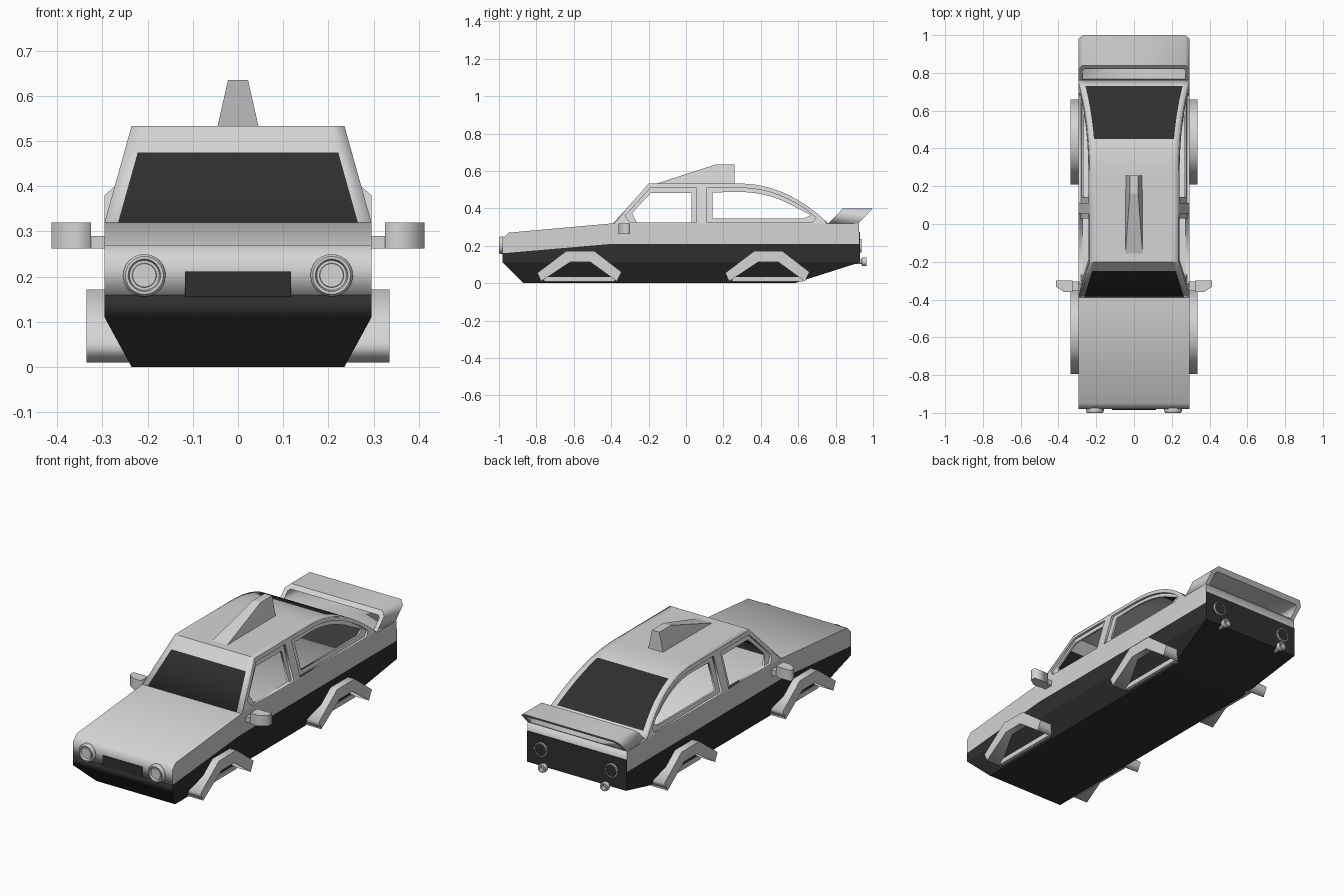
import bpy, bmesh, math

if "Cube" in bpy.data.objects:
    bpy.data.objects.remove(bpy.data.objects["Cube"])


def material(name, r, g, b):
    m = bpy.data.materials.new(name)
    m.diffuse_color = (r, g, b, 1)
    m.use_nodes = True
    m.node_tree.nodes["Principled BSDF"].inputs["Base Color"].default_value = m.diffuse_color
    return m


LIGHT = material("light_metal", 0.66, 0.66, 0.66)
DARK = material("dark_trim", 0.028, 0.028, 0.028)


def finish(name, bm, mats, mirror=False, smooth=None):
    """Turn a bmesh into a scene object, optionally mirrored in x."""
    bmesh.ops.remove_doubles(bm, verts=bm.verts, dist=1e-5)
    bmesh.ops.recalc_face_normals(bm, faces=bm.faces)
    me = bpy.data.meshes.new(name)
    bm.to_mesh(me)
    bm.free()
    for m in mats:
        me.materials.append(m)
    if smooth:
        me.shade_smooth()
        me.set_sharp_from_angle(angle=math.radians(smooth))
    ob = bpy.data.objects.new(name, me)
    bpy.context.collection.objects.link(ob)
    if mirror:
        ob.modifiers.new("mirror", 'MIRROR').use_bisect_axis[0] = False
    return ob


def plate(name, loops, half, place, mat, mirror=False):
    """Extrude outlines (later loops are holes) by +-half, then place (u, v, w)."""
    cu = bpy.data.curves.new(name, 'CURVE')
    cu.dimensions, cu.fill_mode, cu.extrude = '2D', 'BOTH', half
    for loop in loops:
        sp = cu.splines.new('POLY')
        sp.points.add(len(loop) - 1)
        for p, (u, v) in zip(sp.points, loop):
            p.co = (u, v, 0, 1)
        sp.use_cyclic_u = True
    tmp = bpy.data.objects.new("tmp", cu)
    bpy.context.collection.objects.link(tmp)
    dg = bpy.context.evaluated_depsgraph_get()
    me = bpy.data.meshes.new_from_object(tmp.evaluated_get(dg))
    bm = bmesh.new()
    bm.from_mesh(me)
    bpy.data.objects.remove(tmp)
    bpy.data.meshes.remove(me)
    for f in bm.faces:
        f.material_index = 0
    for v in bm.verts:
        v.co = place(*v.co)
    return finish(name, bm, [mat], mirror)


def hull(name, pts, mat, mirror=False):
    bm = bmesh.new()
    for p in pts:
        bm.verts.new(p)
    bmesh.ops.convex_hull(bm, input=bm.verts)
    bmesh.ops.dissolve_limit(bm, angle_limit=0.01, verts=bm.verts, edges=bm.edges)
    return finish(name, bm, [mat], mirror)


def box(name, x, y, z, mat, mirror=False):
    return hull(name, [(a, b, c) for a in x for b in y for c in z], mat, mirror)


def lathe(name, profile, x, y, z, d, mat, n=24):
    """Spin (radius, depth) rings about an axis along y; d is the facing."""
    bm = bmesh.new()
    rings = [[bm.verts.new((x + r * math.cos(i * math.tau / n), y + d * h,
                            z + r * math.sin(i * math.tau / n))) for i in range(n)]
             for r, h in profile]
    for a, b in zip(rings, rings[1:]):
        for i in range(n):
            j = (i + 1) % n
            bm.faces.new((a[i], a[j], b[j], b[i]))
    bm.faces.new(rings[-1])
    return finish(name, bm, [mat], True, 30)


def along_x(u, v, w):
    return (w, u, v)


def half_width(z):
    return 0.295 - (z - 0.32) * 0.28


def roof_z(y):
    return 0.32 + 0.213 * (1 - max(0, (y - 0.27) / 0.49) ** 2.2)


# Body: light upper shell, dark lower band, tapered dark underside
plate("upper_body", [[(-.98, .16), (-.98, .24), (-.95, .27), (-.39, .32),
                      (.925, .32), (.925, .21), (-.4, .21)]], .295, along_x, LIGHT)
plate("lower_body", [[(-.98, .11), (-.98, .16), (-.4, .21), (.925, .21),
                      (.925, .11)]], .295, along_x, DARK)
hull("underside", [(s * x, y, z) for s in (-1, 1) for x, y, z in
                   ((.295, -.98, .11), (.295, .925, .11), (.235, -.87, 0), (.235, .58, 0))], DARK)
box("grille", (-.117, .117), (-.985, -.977), (.155, .212), DARK)
box("rear_panel", (-.295, .295), (.922, .929), (.11, .275), DARK)

# Roof shell with dark windscreen and rear window
rear = [.27, .32, .37, .41, .45, .5, .55, .6, .65, .69, .73, .76]
rows = [(-.39, .32), (-.25, .475), (-.2, .533)] + [(y, roof_z(y)) for y in rear]
bm = bmesh.new()
grid = []
for y, z in rows:
    w = half_width(z)
    grid.append([bm.verts.new((x, y, z)) for x in (-w, .03 - w, w - .03, w)])
for a, b in zip(grid, grid[1:]):
    mid = (a[0].co.y + b[0].co.y) / 2
    for i in range(3):
        f = bm.faces.new((a[i], a[i + 1], b[i + 1], b[i]))
        f.material_index = int(i == 1 and (mid < -.25 or .45 < mid < .73))
roof = finish("roof", bm, [LIGHT, DARK], smooth=25)
up = sum(p.normal.z for p in roof.data.polygons) > 0
sol = roof.modifiers.new("thickness", 'SOLIDIFY')
sol.thickness, sol.offset = 0.014, (-1 if up else 1)

# Cabin sides: outer wall plus a recessed window frame
outline = [(-.384, .32), (-.196, .528)] + [(y - .003, roof_z(y) - .005) for y in rear[:-1]] + [(.752, .32)]
front_big = [(-.3, .325), (-.325, .36), (-.19, .51), (.055, .51), (.055, .325)]
front_small = [(-.262, .323), (-.288, .375), (-.188, .482), (.03, .482), (.03, .323)]
rear_big = [(.11, .325), (.11, .51)] + [(y, roof_z(y) - .023) for y in rear[:-3]] + [(.695, .35), (.675, .325)]
rear_small = [(.143, .345), (.143, .485)] + [(y, roof_z(y) - .045) for y in rear[:-4]] + [(.668, .365), (.63, .345)]
plate("cabin_side", [outline, front_big, rear_big], .006,
      lambda u, v, w: (half_width(v) - .006 + w, u, v), LIGHT, True)
plate("window_frame", [outline, front_small, rear_small], .005,
      lambda u, v, w: (half_width(v) - .017 + w, u, v), LIGHT, True)

# Roof scoop
hull("roof_scoop", [(s * x, y, z) for s in (-1, 1) for x, y, z in
                    ((.047, -.18, .525), (.045, .258, .525), (.022, .16, .635), (.022, .258, .635))], LIGHT)

# Rear spoiler: a chamfered loop leaning backwards
plate("spoiler", [[(-.295, .318), (-.295, .38), (-.272, .4), (.272, .4), (.295, .38), (.295, .318)],
                  [(-.272, .325), (-.272, .372), (-.26, .38), (.26, .38), (.272, .372), (.272, .325)]],
      .08, lambda u, v, w: (u, .842 + (v - .32) * .97 - w, v), LIGHT)

# Wheel arches with their inner sills
arch = [(-.225, .055), (-.07, .172), (.08, .172), (.225, .06),
        (.2, .01), (.06, .112), (-.05, .112), (-.205, .01)]
for side, c in (("front", -.57), ("rear", .435)):
    plate(side + "_wheel_arch", [[(c + u, v) for u, v in arch]], .0475,
          lambda u, v, w: (.2875 + w, u, v), LIGHT, True)
    box(side + "_arch_sill", (.23, .258), (c - .19, c + .19), (.01, .034), LIGHT, True)

# Side mirrors
plate("side_mirror", [[(.325, -.3), (.412, -.3), (.412, -.332), (.37, -.36), (.325, -.36)]],
      .029, lambda u, v, w: (u, v, .291 + w), LIGHT, True)
box("mirror_arm", (.28, .33), (-.355, -.305), (.262, .29), LIGHT, True)

# Lamps and exhausts
lathe("headlight", [(.047, -.005), (.047, .012), (.042, .02), (.036, .02), (.033, .008),
                    (.027, .008), (.026, .013)], .207, -.98, .203, -1, LIGHT)
lathe("tail_light_rim", [(.037, -.005), (.037, .012), (.033, .012), (.033, .003)], .21, .927, .2, 1, LIGHT)
lathe("tail_light", [(.033, -.005), (.033, .009)], .21, .927, .2, 1, DARK)
lathe("exhaust", [(.013, -.03), (.013, .01), (.022, .014), (.024, .025), (.022, .038),
                  (.014, .038), (.013, .02)], .185, .927, .115, 1, LIGHT)
